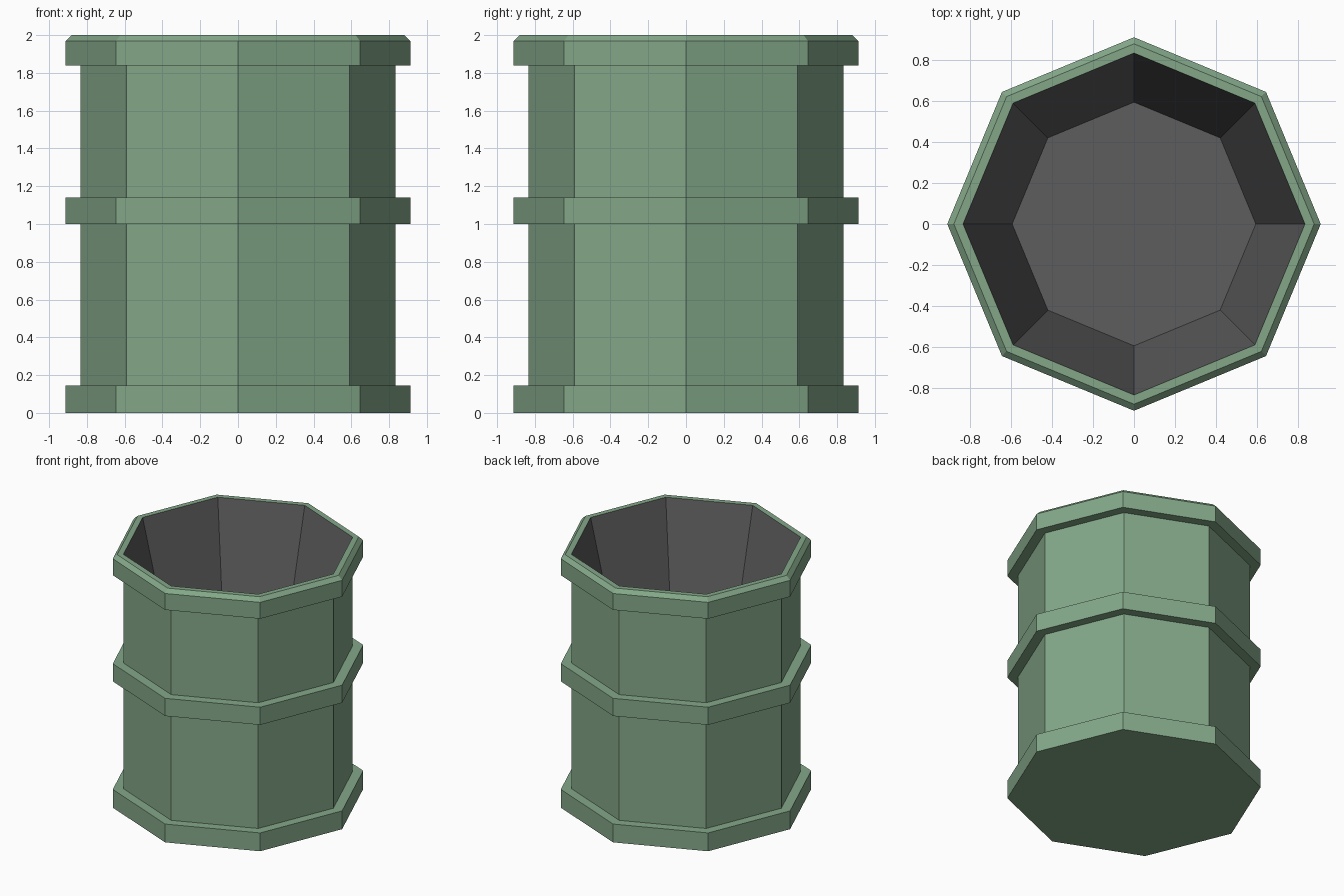
import bpy, bmesh
from math import cos, sin, tau

if "Cube" in bpy.data.objects:
    bpy.data.objects.remove(bpy.data.objects["Cube"])

SIDES = 8


def material(name, color):
    mat = bpy.data.materials.new(name)
    mat.diffuse_color = color
    mat.use_nodes = True
    mat.node_tree.nodes["Principled BSDF"].inputs["Base Color"].default_value = mat.diffuse_color
    return mat


def lathe(name, profile, mat, cap_start=False, cap_end=False):
    """Spin an (r, z) profile around z with eight flat sides."""
    bm = bmesh.new()
    rings = [[bm.verts.new((r * cos(tau * i / SIDES), r * sin(tau * i / SIDES), z))
              for i in range(SIDES)] for r, z in profile]
    for a, b in zip(rings, rings[1:]):
        for i in range(SIDES):
            j = (i + 1) % SIDES
            bm.faces.new((a[i], a[j], b[j], b[i]))
    if cap_start:
        bm.faces.new(rings[0][::-1])
    if cap_end:
        bm.faces.new(rings[-1])
    mesh = bpy.data.meshes.new(name)
    bm.to_mesh(mesh)
    bm.free()
    mesh.materials.append(mat)
    obj = bpy.data.objects.new(name, mesh)
    bpy.context.collection.objects.link(obj)
    return obj


green = material("green_paint", (0.23, 0.39, 0.25, 1))
dark = material("dark_inside", (0.11, 0.11, 0.11, 1))

BODY, BAND = 0.835, 0.912

# Outer shell: base band, wall, middle band, wall, bevelled rim
lathe("barrel_shell", [
    (BAND, 0), (BAND, 0.145), (BODY, 0.145),
    (BODY, 1.0), (BAND, 1.0), (BAND, 1.14), (BODY, 1.14),
    (BODY, 1.84), (BAND, 1.84), (BAND, 1.97), (0.88, 2.0), (BODY, 2.0),
], green, cap_start=True)

# Tapered inside with a flat floor
lathe("barrel_inside", [(BODY, 2.0), (0.595, 1.0)], dark, cap_end=True)
